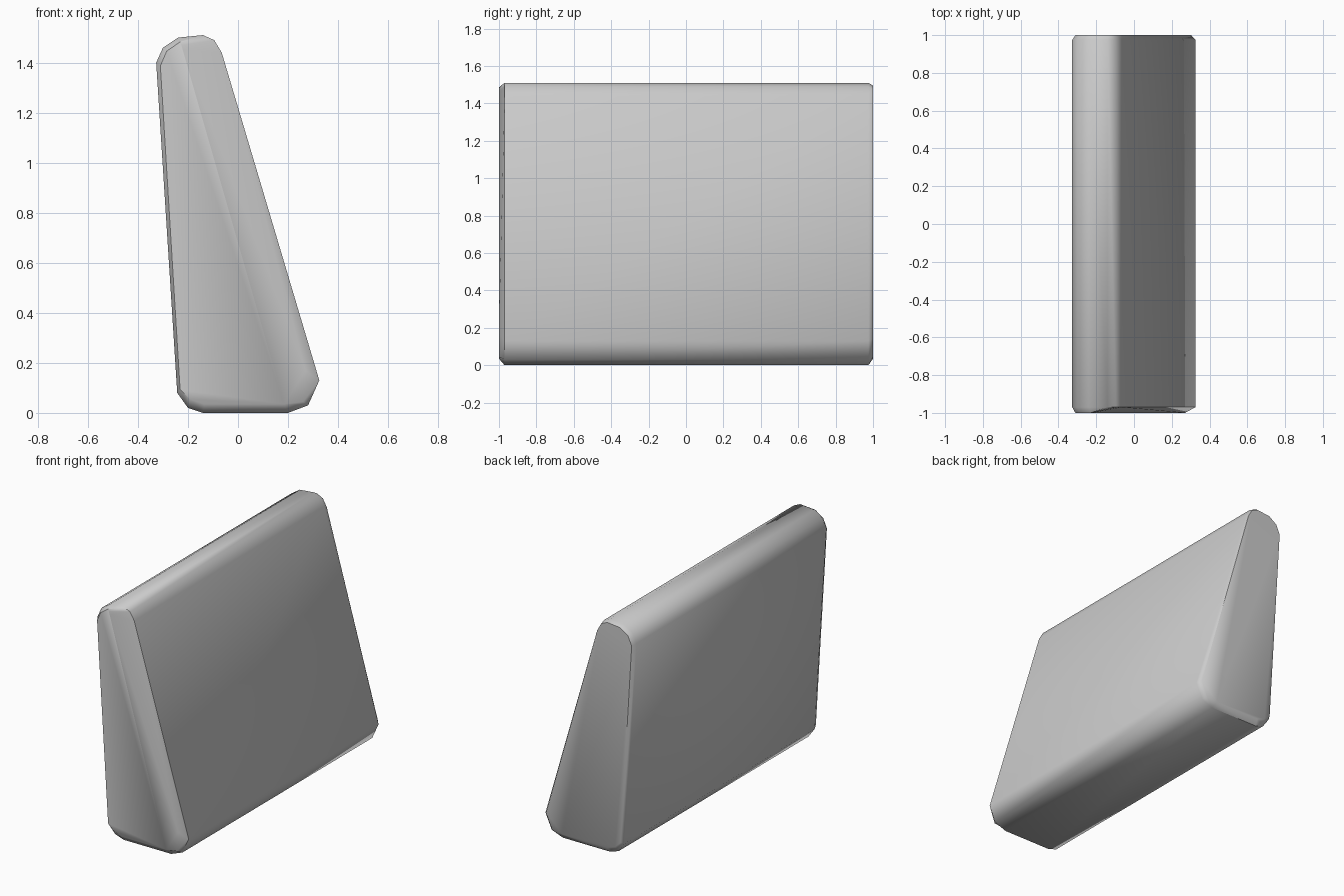
import bpy, bmesh, math

cube = bpy.data.objects.get("Cube")
if cube:
    bpy.data.objects.remove(cube, do_unlink=True)

# Plain grey finish
grey = bpy.data.materials.new("plain_grey")
grey.use_nodes = True
colour = (0.6, 0.6, 0.6, 1)
grey.diffuse_color = colour
grey.node_tree.nodes["Principled BSDF"].inputs["Base Color"].default_value = colour

# Leaning wedge cross-section with rounded corners, as (x, z)
profile = [(-0.14, 0.0), (0.2, 0.0), (0.28, 0.03), (0.325, 0.13),
           (-0.065, 1.44), (-0.095, 1.49), (-0.14, 1.51), (-0.24, 1.5),
           (-0.3, 1.46), (-0.327, 1.4), (-0.243, 0.08), (-0.2, 0.02)]


def inset(points, d):
    """Pull the section in towards its middle by about d."""
    cx, cz = -0.05, 0.75
    return [(x + (cx - x) * d / 0.25, z + (cz - z) * d / 0.75) for x, z in points]


# The front face tapers to a narrow top, leaving a slanted edge band
front = inset(profile, 0.015)
front[3] = (0.27, 0.17)
front[4:7] = [(-0.22, 1.45), (-0.225, 1.47), (-0.23, 1.48)]

sections = [(-1.0, front), (-0.97, profile), (0.975, profile),
            (1.0, inset(profile, 0.015))]

bm = bmesh.new()
rings = [[bm.verts.new((x, y, z)) for x, z in pts] for y, pts in sections]
for a, b in zip(rings, rings[1:]):
    for i in range(len(a)):
        j = (i + 1) % len(a)
        bm.faces.new((a[i], a[j], b[j], b[i]))
bm.faces.new(rings[0])
bm.faces.new(rings[-1])
bmesh.ops.recalc_face_normals(bm, faces=bm.faces)

# Bottom corners are clipped at both ends
for v in bm.verts:
    if v.co.z < 0.04 and abs(v.co.y) > 0.99:
        v.co.z += 0.02

mesh = bpy.data.meshes.new("wedge_body")
bm.to_mesh(mesh)
bm.free()
mesh.materials.append(grey)
body = bpy.data.objects.new("wedge_body", mesh)
bpy.context.collection.objects.link(body)
bpy.context.view_layer.objects.active = body
body.select_set(True)
bpy.ops.object.shade_smooth_by_angle(angle=math.radians(50))
